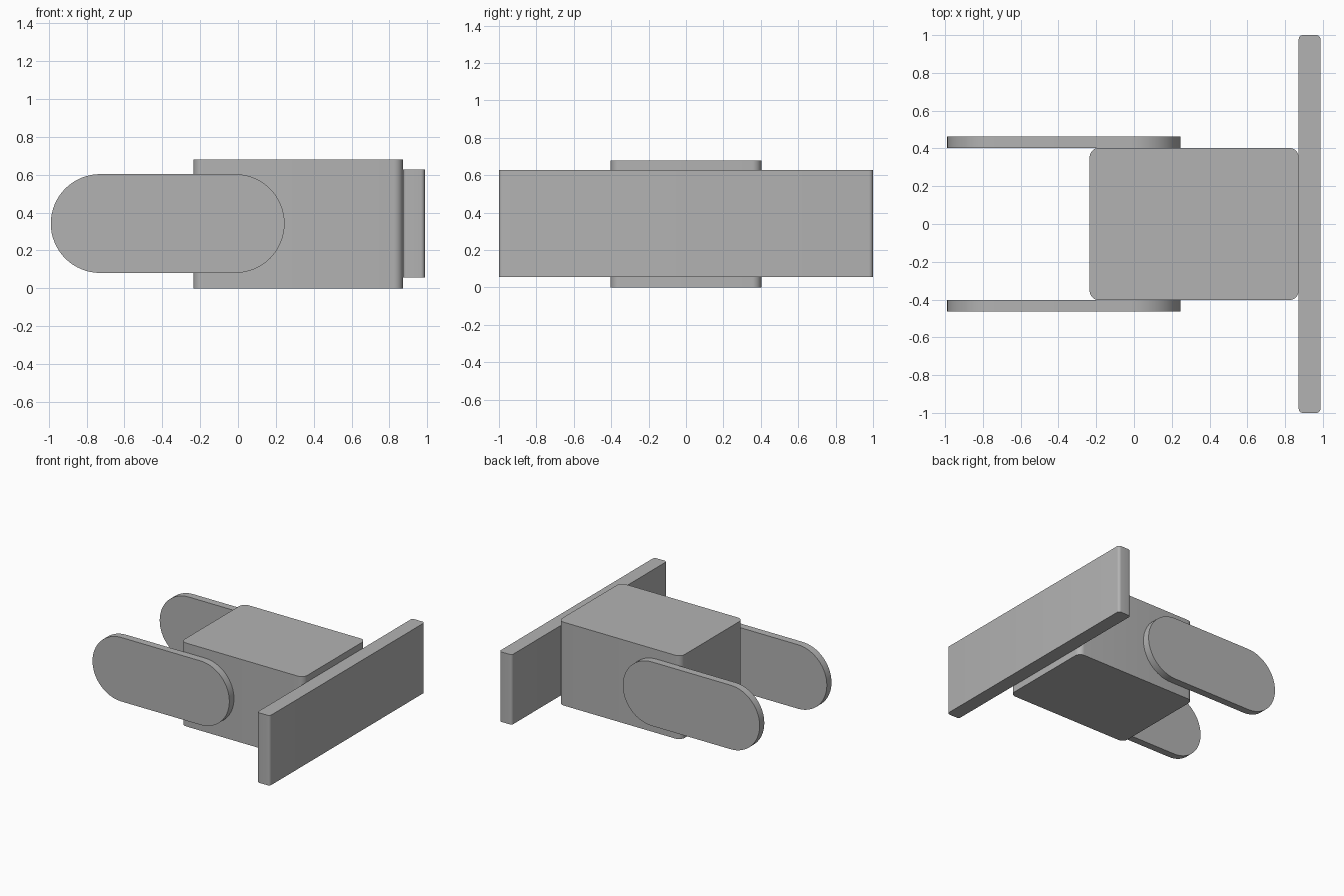
import bpy
import bmesh
from math import cos, sin, pi
from mathutils import Vector

cube = bpy.data.objects.get("Cube")
if cube:
    bpy.data.objects.remove(cube, do_unlink=True)

grey = bpy.data.materials.new("plain_grey")
grey.use_nodes = True
colour = (0.45, 0.45, 0.45, 1)
grey.diffuse_color = colour
grey.node_tree.nodes["Principled BSDF"].inputs["Base Color"].default_value = colour


def rounded_outline(u0, u1, v0, v1, r, steps):
    """Counter-clockwise rectangle outline with rounded corners."""
    corners = [(u1 - r, v1 - r), (u0 + r, v1 - r), (u0 + r, v0 + r), (u1 - r, v0 + r)]
    points = []
    for i, (cu, cv) in enumerate(corners):
        for k in range(steps + 1):
            a = (i + k / steps) * pi / 2
            points.append((cu + r * cos(a), cv + r * sin(a)))
    return points


def extrude_part(name, outline, start, depth):
    """Extrude an outline of 3D points along depth, smooth on the round sides."""
    bm = bmesh.new()
    face = bm.faces.new([bm.verts.new(Vector(p) + Vector(start)) for p in outline])
    new = bmesh.ops.extrude_face_region(bm, geom=[face])["geom"]
    top = [g for g in new if isinstance(g, bmesh.types.BMVert)]
    bmesh.ops.translate(bm, verts=top, vec=depth)
    bmesh.ops.remove_doubles(bm, verts=bm.verts, dist=0.0001)
    bmesh.ops.recalc_face_normals(bm, faces=bm.faces)
    mesh = bpy.data.meshes.new(name)
    bm.to_mesh(mesh)
    bm.free()
    mesh.materials.append(grey)
    obj = bpy.data.objects.new(name, mesh)
    bpy.context.collection.objects.link(obj)
    bpy.ops.object.select_all(action="DESELECT")
    obj.select_set(True)
    bpy.context.view_layer.objects.active = obj
    bpy.ops.object.shade_smooth_by_angle()
    return obj


# Block and end plate, rounded on their upright edges
block = rounded_outline(-0.235, 0.872, -0.403, 0.403, 0.05, 8)
extrude_part("body_block", [(x, y, 0) for x, y in block], (0, 0, 0), (0, 0, 0.68))

plate = rounded_outline(0.872, 0.987, -1, 1, 0.022, 6)
extrude_part("end_plate", [(x, y, 0) for x, y in plate], (0, 0, 0.056), (0, 0, 0.571))

# Pair of side arms with semicircular ends
arm = rounded_outline(-0.989, 0.246, 0.081, 0.603, 0.261, 16)
for name, side in (("right_arm", -1), ("left_arm", 1)):
    extrude_part(name, [(x, 0, z) for x, z in arm], (0, side * 0.403, 0), (0, side * 0.06, 0))
